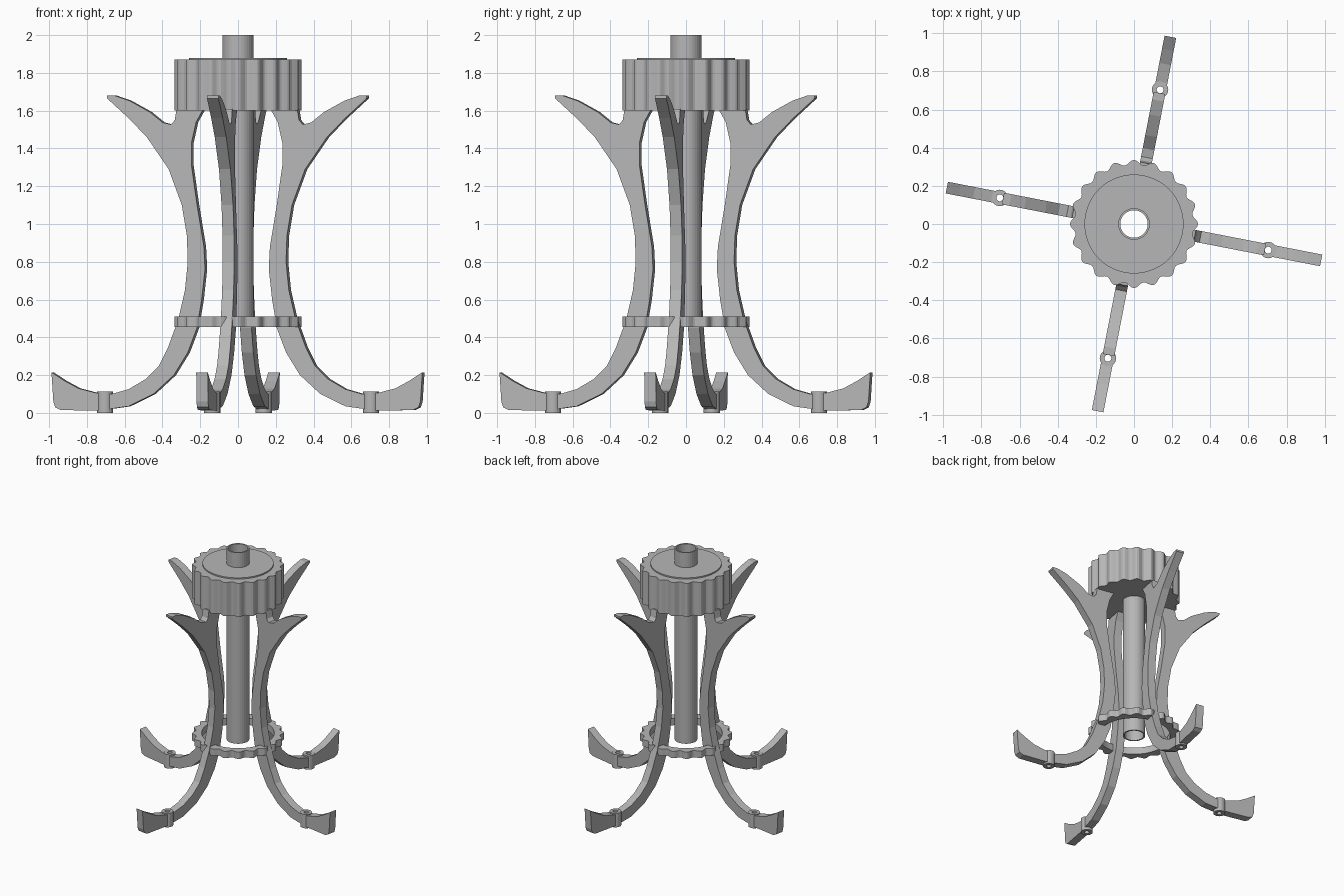
import bpy, bmesh, math
from mathutils import Matrix, Vector

cube = bpy.data.objects.get("Cube")
if cube:
    bpy.data.objects.remove(cube, do_unlink=True)

# One plain grey metal for everything
metal = bpy.data.materials.new("grey_metal")
metal.use_nodes = True
grey = (0.47, 0.47, 0.47, 1)
metal.diffuse_color = grey
metal.node_tree.nodes["Principled BSDF"].inputs["Base Color"].default_value = grey


def mesh_from(bm, name):
    bmesh.ops.recalc_face_normals(bm, faces=bm.faces)
    mesh = bpy.data.meshes.new(name)
    bm.to_mesh(mesh)
    bm.free()
    mesh.materials.append(metal)
    return mesh


def add_object(name, mesh, matrix=None):
    obj = bpy.data.objects.new(name, mesh)
    bpy.context.scene.collection.objects.link(obj)
    if matrix is not None:
        obj.matrix_world = matrix
    return obj


def hollow_mesh(name, outer, inner, bottom, top, count, centre=0.0):
    """Upright ring; outer is a function of angle, inner a fixed radius."""
    bm = bmesh.new()
    loops = []
    for radius, z in ((outer, bottom), (outer, top),
                      (lambda a: inner, top), (lambda a: inner, bottom)):
        loop = []
        for i in range(count):
            a = math.tau * i / count
            r = radius(a)
            loop.append(bm.verts.new((centre + r * math.cos(a), r * math.sin(a), z)))
        loops.append(loop)
    for k in range(len(loops)):
        low, high = loops[k], loops[(k + 1) % len(loops)]
        for i in range(count):
            j = (i + 1) % count
            bm.faces.new((low[i], low[j], high[j], high[i]))
    return mesh_from(bm, name)


def scallop(angle):
    return 0.323 + 0.013 * math.cos(20 * angle)


def circle(radius):
    return lambda angle: radius


# Central tube, scalloped drum with raised cap, and scalloped lower ring
add_object("central_tube", hollow_mesh("central_tube", circle(0.083), 0.072, 0.46, 2.0, 32))
add_object("scalloped_drum", hollow_mesh("scalloped_drum", scallop, 0.078, 1.6, 1.87, 160))
add_object("drum_cap", hollow_mesh("drum_cap", circle(0.26), 0.078, 1.865, 1.88, 48))
add_object("lower_ring", hollow_mesh("lower_ring", scallop, 0.265, 0.455, 0.51, 160))

# Leg outline (radius, height): inner edge downwards, foot, outer edge upwards, horn
inner_edge = [(.18, 1.61), (.22, 1.54), (.245, 1.43), (.245, 1.31), (.215, 1.1),
              (.178, .88), (.172, .76), (.19, .6), (.215, .45), (.265, .32),
              (.34, .2), (.45, .1), (.585, .035), (.75, .012)]
foot = [(.95, .015), (.98, .03), (.99, .06), (1, .215), (.93, .17), (.855, .13),
        (.757, .105), (.675, .1)]
outer_edge = [(.585, .125), (.49, .18), (.42, .25), (.37, .35), (.315, .5), (.28, .65),
              (.265, .8), (.27, .94), (.297, 1.1), (.368, 1.29), (.486, 1.46), (.584, 1.56)]
horn = [(.7, 1.665), (.7, 1.68), (.66, 1.68), (.58, 1.653), (.47, 1.593), (.4, 1.537),
        (.355, 1.527), (.335, 1.55), (.325, 1.61)]
thickness = 0.062
boss_radius = 0.717

bm = bmesh.new()
outline = [bm.verts.new((r, -thickness / 2, z))
           for r, z in inner_edge + foot + outer_edge + horn]
side = bm.faces.new(outline)
extruded = bmesh.ops.extrude_face_region(bm, geom=[side], use_keep_orig=True)
moved = [v for v in extruded["geom"] if isinstance(v, bmesh.types.BMVert)]
bmesh.ops.translate(bm, verts=moved, vec=Vector((0, thickness, 0)))
leg = add_object("leg_blank", mesh_from(bm, "leg_blank"))

# Bolt hole through the foot
bm = bmesh.new()
bmesh.ops.create_cone(bm, cap_ends=True, segments=24, radius1=0.025, radius2=0.025,
                      depth=0.5, matrix=Matrix.Translation((boss_radius, 0, 0.05)))
cutter = add_object("hole_cutter", mesh_from(bm, "hole_cutter"))
cutter.hide_render = True
cut = leg.modifiers.new("bolt_hole", "BOOLEAN")
cut.operation = "DIFFERENCE"
cut.solver = "EXACT"
cut.object = cutter
bpy.context.view_layer.update()
leg_mesh = bpy.data.meshes.new_from_object(
    leg.evaluated_get(bpy.context.evaluated_depsgraph_get()))
leg_mesh.name = "leg"
for helper in (leg, cutter):
    bpy.data.objects.remove(helper, do_unlink=True)

boss_mesh = hollow_mesh("bolt_boss", circle(0.043), 0.018, 0.0, 0.112, 24, boss_radius)

# Four legs, each with its bolt boss
for i, place in enumerate(("left", "back", "right", "front")):
    turn = Matrix.Rotation(math.radians(90 * i - 11), 4, "Z")
    add_object(place + "_leg", leg_mesh, turn)
    add_object(place + "_bolt_boss", boss_mesh, turn)
